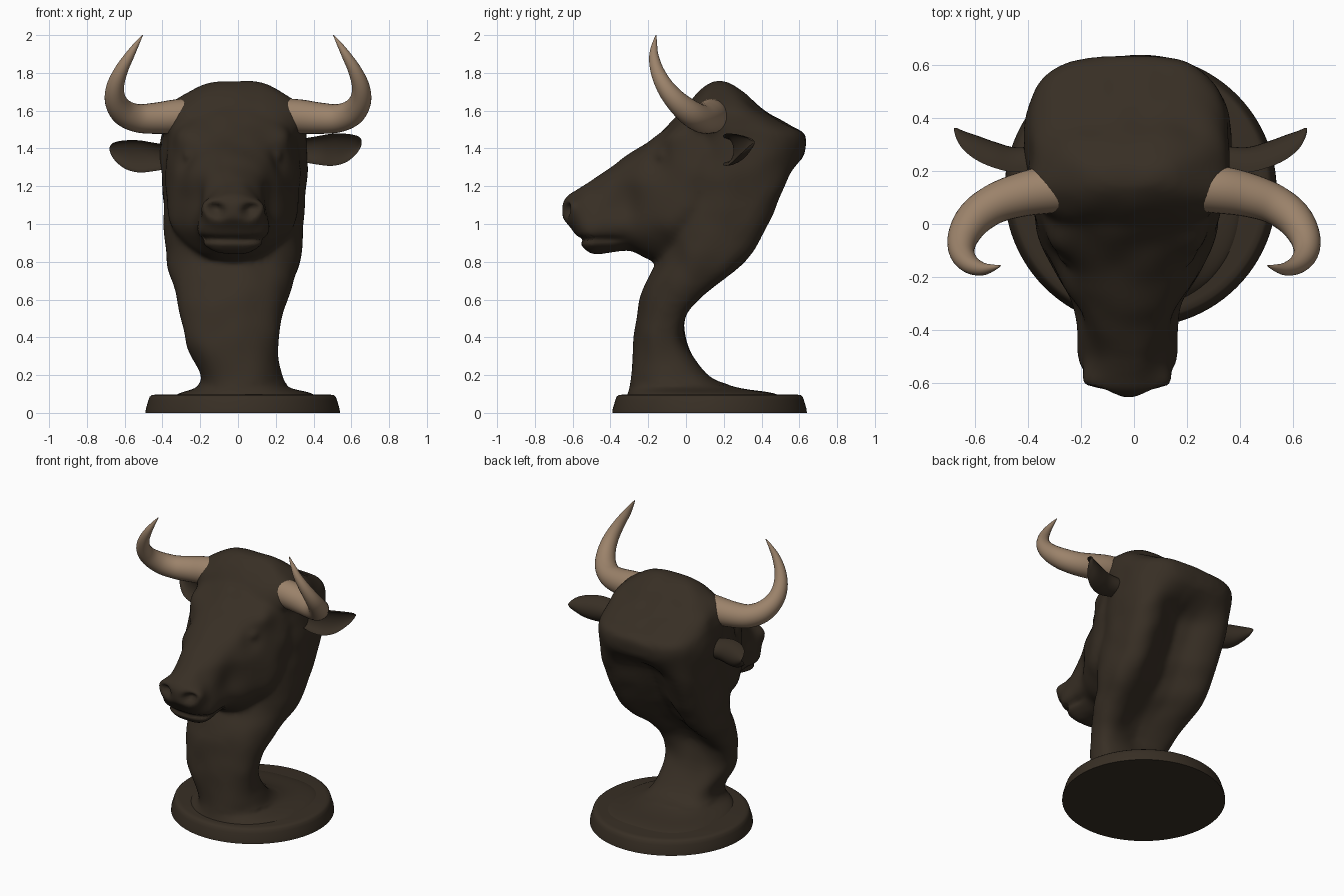
import bpy, bmesh, math
from mathutils import Vector, noise

if "Cube" in bpy.data.objects:
    bpy.data.objects.remove(bpy.data.objects["Cube"])


def material(name, rgb):
    m = bpy.data.materials.new(name)
    m.diffuse_color = (*rgb, 1)
    m.use_nodes = True
    m.node_tree.nodes["Principled BSDF"].inputs["Base Color"].default_value = m.diffuse_color
    return m


HIDE = material("dark brown hide", (0.039, 0.028, 0.018))
HORN = material("tan horn", (0.33, 0.225, 0.145))


def clamp(v):
    return min(max(v, 0), 1)


def resample(rows, per=5):
    """Catmull-Rom interpolation through rows of numbers."""
    out = []
    for i in range(len(rows) - 1):
        a, b, c, d = (rows[max(i - 1, 0)], rows[i], rows[i + 1],
                      rows[min(i + 2, len(rows) - 1)])
        for k in range(per):
            t = k / per
            out.append([0.5 * (2 * q + (r - p) * t + (2 * p - 5 * q + 4 * r - s) * t * t
                               + (3 * q - p - 3 * r + s) * t ** 3)
                        for p, q, r, s in zip(a, b, c, d)])
    return out + [list(rows[-1])]


def loft(bm, rings):
    """Skin closed rings of points and cap both ends."""
    vr = [[bm.verts.new(p) for p in ring] for ring in rings]
    n = len(vr[0])
    for a, b in zip(vr, vr[1:]):
        for i in range(n):
            bm.faces.new((a[i], a[(i + 1) % n], b[(i + 1) % n], b[i]))
    bm.faces.new(vr[0][::-1])
    bm.faces.new(vr[-1])


def finish(bm, name, mat, angle=60):
    bmesh.ops.recalc_face_normals(bm, faces=bm.faces[:])
    me = bpy.data.meshes.new(name)
    bm.to_mesh(me)
    bm.free()
    me.materials.append(mat)
    ob = bpy.data.objects.new(name, me)
    bpy.context.collection.objects.link(ob)
    bpy.ops.object.select_all(action='DESELECT')
    ob.select_set(True)
    bpy.context.view_layer.objects.active = ob
    bpy.ops.object.shade_smooth_by_angle(angle=math.radians(angle))
    return ob


def superellipse(a0, a1, b0, b1, e, e_low=None, n=48):
    """Rounded box section; e_low is the squareness of the lower half."""
    pts = []
    for i in range(n):
        c, s = math.cos(2 * math.pi * i / n), math.sin(2 * math.pi * i / n)
        k = 2 / (e_low if e_low and s < 0 else e)
        pts.append(((a0 + a1) / 2 + (a1 - a0) / 2 * math.copysign(abs(c) ** k, c),
                    (b0 + b1) / 2 + (b1 - b0) / 2 * math.copysign(abs(s) ** k, s)))
    return pts


# Round base plate
bm = bmesh.new()
loft(bm, [[(0.025 + r * math.cos(t * math.pi / 48), 0.125 + r * math.sin(t * math.pi / 48), z)
           for t in range(96)]
          for z, r in ((0, 0.515), (0.02, 0.513), (0.065, 0.5), (0.085, 0.493),
                       (0.094, 0.482), (0.097, 0.46), (0.098, 0.2))])
finish(bm, "base_plate", HIDE, 50)

# Neck and crown: z, x limits, y limits
NECK = [(0.03, -0.40, 0.46, -0.34, 0.60), (0.10, -0.32, 0.40, -0.31, 0.48),
        (0.135, -0.22, 0.27, -0.30, 0.27), (0.20, -0.20, 0.23, -0.29, 0.12),
        (0.36, -0.275, 0.215, -0.28, 0.01), (0.50, -0.30, 0.235, -0.26, 0.03),
        (0.60, -0.325, 0.265, -0.245, 0.12), (0.70, -0.35, 0.30, -0.21, 0.25),
        (0.80, -0.38, 0.33, -0.16, 0.36), (0.95, -0.39, 0.345, -0.12, 0.46),
        (1.10, -0.395, 0.355, -0.10, 0.53), (1.25, -0.405, 0.365, -0.08, 0.59),
        (1.40, -0.415, 0.365, -0.05, 0.635), (1.48, -0.405, 0.36, -0.05, 0.625),
        (1.535, -0.39, 0.35, -0.04, 0.53), (1.61, -0.365, 0.335, 0.0, 0.40),
        (1.69, -0.28, 0.25, 0.06, 0.32), (1.74, -0.18, 0.16, 0.115, 0.25),
        (1.757, -0.08, 0.07, 0.15, 0.20)]
bm = bmesh.new()
rings = []
for z, x0, x1, y0, y1 in resample(NECK):
    # hollow scooped out of the back of the neck
    up, down = clamp((z - 0.35) / 0.4), clamp((1.37 - z) / 0.2)
    dep = 0.21 * up * up * (3 - 2 * up) * down * down * (3 - 2 * down)
    ym, cx = (y0 + y1) / 2, (x0 + x1) / 2
    ring = []
    for x, y in superellipse(x0, x1, y0, y1 + 0.22 * dep, 2.8, 2.1 if z < 1.5 else 2.6):
        if y > ym:
            y -= dep * math.exp(-((x - cx) / 0.21) ** 2) * min(1, (y - ym) / 0.05)
        ring.append((x, y, z))
    rings.append(ring)
loft(bm, rings)

# Face and muzzle: y, x limits, z limits
HEAD = [(0.25, -0.38, 0.33, 0.98, 1.62), (0.10, -0.38, 0.33, 0.88, 1.675),
        (0.0, -0.37, 0.315, 0.82, 1.61), (-0.10, -0.335, 0.275, 0.795, 1.52),
        (-0.20, -0.29, 0.24, 0.815, 1.435), (-0.30, -0.25, 0.20, 0.86, 1.37),
        (-0.40, -0.228, 0.178, 0.85, 1.30), (-0.49, -0.22, 0.17, 0.838, 1.235),
        (-0.54, -0.21, 0.16, 0.875, 1.205), (-0.59, -0.185, 0.135, 0.95, 1.175),
        (-0.63, -0.155, 0.11, 0.995, 1.15), (-0.655, -0.10, 0.06, 1.03, 1.11)]
rings = []
for y, x0, x1, z0, z1 in resample(HEAD):
    # muzzle narrows toward its top
    t = 0.28 * clamp((-0.25 - y) / 0.25)
    rings.append([(-0.025 + (x + 0.025) * (1 - t * clamp((z - 0.97) / 0.22)), y, z)
                  for x, z in superellipse(x0, x1, z0, z1, 2.5)])
loft(bm, rings)
head = finish(bm, "head_and_neck", HIDE)

# Fuse into one smooth sculpted skin
head.modifiers.clear()
rm = head.modifiers.new("fuse", 'REMESH')
rm.mode, rm.voxel_size, rm.use_smooth_shade = 'VOXEL', 0.017, True
sm = head.modifiers.new("soften", 'SMOOTH')
sm.factor, sm.iterations = 0.5, 8
for m in (rm.name, sm.name):
    bpy.ops.object.modifier_apply(modifier=m)

# Sculpted details: centre, push direction, radius
PUSH = []
for s in (-1, 1):
    cx = -0.025
    PUSH += [((cx + s * 0.085, -0.64, 1.07), (-s * 0.01, 0.055, 0.01), 0.036),   # nostril
             ((cx + s * 0.13, -0.60, 1.09), (s * 0.03, -0.005, 0.01), 0.06),     # nostril wing
             ((cx + s * 0.24, -0.05, 1.46), (s * 0.025, -0.02, 0.01), 0.08),     # brow
             ((cx + s * 0.265, -0.15, 1.34), (-s * 0.02, 0.012, 0), 0.07),       # eye socket
             ((cx + s * 0.25, -0.14, 1.365), (s * 0.014, -0.008, 0), 0.034),     # eyeball
             ((cx + s * 0.23, -0.33, 1.13), (-s * 0.03, 0, 0), 0.10),            # hollow cheek
             ((cx + s * 0.32, -0.03, 1.02), (s * 0.02, -0.015, 0), 0.13),        # jowl
             ((cx + s * 0.33, 0.12, 1.57), (s * 0.03, 0, 0), 0.10)]              # horn root
PUSH = [(Vector(c), Vector(d), r) for c, d, r in PUSH]
me = head.data
coords = [0.0] * (3 * len(me.vertices))
me.vertices.foreach_get("co", coords)
moved = []
for i in range(0, len(coords), 3):
    p = Vector(coords[i:i + 3])
    q = p.copy()
    if p.z > 0.75:
        for c, d, r in PUSH:
            dd = (p - c).length_squared / (r * r)
            if dd < 8:
                q += d * math.exp(-dd)
    # mouth line running round the muzzle
    if p.y < -0.3:
        g = math.exp(-((p.z - 0.92) / 0.016) ** 2) * min(1, (-0.3 - p.y) / 0.1)
        q += Vector((-(p.x + 0.025) * 0.1, 0.025 if p.y < -0.5 else 0, 0)) * g
    # slight hand-modelled unevenness
    if p.z > 0.15:
        q += 0.008 * noise.noise_vector(p * 7)
    moved += q[:]
me.vertices.foreach_set("co", moved)
me.update()

# Horns: path x, y, z and radius
PATH = [(0.20, 0.135, 1.58, 0.085), (0.32, 0.13, 1.57, 0.09), (0.43, 0.11, 1.56, 0.083),
        (0.53, 0.075, 1.56, 0.075), (0.605, 0.02, 1.59, 0.069), (0.647, -0.05, 1.65, 0.058),
        (0.65, -0.11, 1.725, 0.047), (0.62, -0.152, 1.81, 0.036), (0.575, -0.17, 1.89, 0.025),
        (0.535, -0.166, 1.955, 0.013), (0.505, -0.158, 2.0, 0.002)]
for s, side in ((-1, "left"), (1, "right")):
    pts = resample(PATH)
    rings = []
    for i, q in enumerate(pts):
        c = Vector(q[:3])
        t = (Vector(pts[min(i + 1, len(pts) - 1)][:3]) - Vector(pts[max(i - 1, 0)][:3])).normalized()
        u = t.cross(Vector((0, 1, 0))).normalized()
        w = t.cross(u)
        ring = [c + q[3] * (u * math.cos(k * math.pi / 14) + w * math.sin(k * math.pi / 14))
                for k in range(28)]
        rings.append([(s * p.x, p.y, p.z) for p in ring])
    bm = bmesh.new()
    loft(bm, rings)
    finish(bm, side + "_horn", HORN)

# Cupped ears: x, y, z, half height, half depth
EAR = [(0.30, 0.25, 1.39, 0.055, 0.05), (0.42, 0.235, 1.39, 0.075, 0.055),
       (0.50, 0.252, 1.393, 0.085, 0.058), (0.57, 0.28, 1.402, 0.076, 0.055),
       (0.62, 0.31, 1.417, 0.053, 0.042), (0.645, 0.337, 1.428, 0.03, 0.026),
       (0.655, 0.355, 1.433, 0.008, 0.008)]
for s, side, dx, dz in ((-1, "left", 0.025, -0.035), (1, "right", 0, 0)):
    rings = []
    for x, y, z, h, d in resample(EAR):
        ring = []
        for k in range(32):
            c, n = math.cos(k * math.pi / 16), math.sin(k * math.pi / 16)
            # front half folds inward to form the cup
            ring.append((s * (x + dx), y + d * (1.7 * c - 0.7 if c > 0 else -0.7 - 1.0 * c),
                         z + dz + h * n))
        rings.append(ring)
    bm = bmesh.new()
    loft(bm, rings)
    finish(bm, side + "_ear", HIDE, 80)
